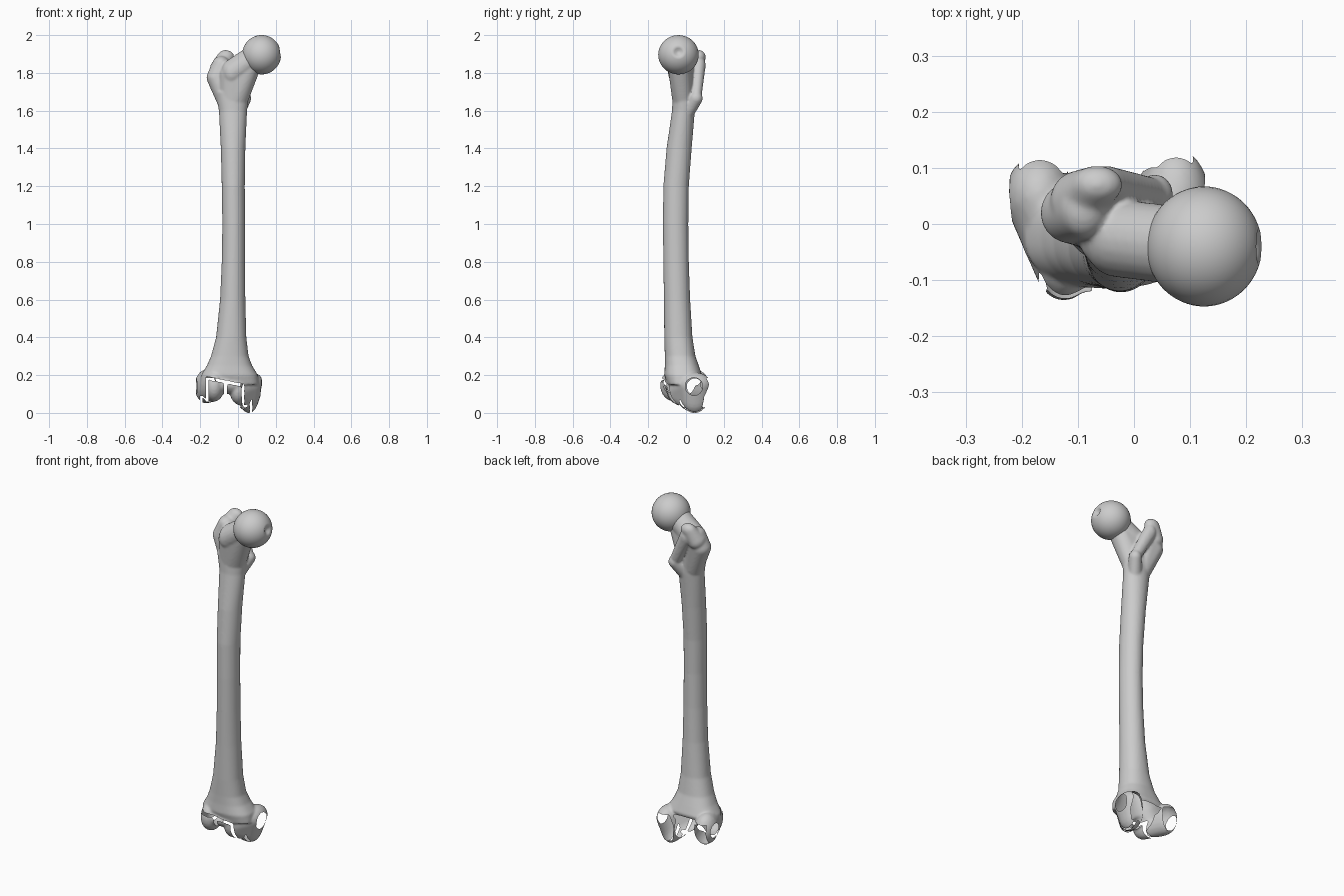
import bpy, bmesh, math
from mathutils import Vector, Matrix

if "Cube" in bpy.data.objects:
    bpy.data.objects.remove(bpy.data.objects["Cube"])


def hull(bm, blobs):
    """Convex skin around ellipsoids given as (centre, radii)."""
    part = bmesh.new()
    for c, r in blobs:
        bmesh.ops.create_icosphere(part, subdivisions=3, radius=1,
                                   matrix=Matrix.Translation(c) @ Matrix.Diagonal((*r, 1)))
    bmesh.ops.delete(part, geom=part.faces[:] + part.edges[:], context='EDGES_FACES')
    res = bmesh.ops.convex_hull(part, input=part.verts[:])
    bmesh.ops.delete(part, geom=[v for v in part.verts if not v.link_faces], context='VERTS')
    merge(bm, part)


def merge(bm, part):
    me = bpy.data.meshes.new("tmp")
    part.to_mesh(me)
    part.free()
    bm.from_mesh(me)
    bpy.data.meshes.remove(me)


def loft(bm, sections, n=40):
    """Superellipse rings: (z, x0, x1, y0, y1, power)."""
    rings = []
    for z, x0, x1, y0, y1, p in sections:
        ring = []
        for i in range(n):
            a = 2 * math.pi * i / n
            c, s = math.cos(a), math.sin(a)
            x = math.copysign(abs(c) ** (2 / p), c)
            y = math.copysign(abs(s) ** (2 / p), s)
            ring.append(bm.verts.new(((x0 + x1) / 2 + x * (x1 - x0) / 2,
                                      (y0 + y1) / 2 + y * (y1 - y0) / 2, z)))
        rings.append(ring)
    for a, b in zip(rings, rings[1:]):
        for i in range(n):
            j = (i + 1) % n
            bm.faces.new((a[i], a[j], b[j], b[i]))
    bm.faces.new(rings[0][::-1])
    bm.faces.new(rings[-1])


bm = bmesh.new()
# shaft, flaring towards the knee
loft(bm, [(0.15, -0.20, 0.11, -0.10, 0.06, 2.6), (0.20, -0.195, 0.105, -0.115, 0.085, 2.5),
          (0.25, -0.165, 0.075, -0.112, 0.068, 2.4), (0.30, -0.143, 0.056, -0.112, 0.05, 2.3),
          (0.40, -0.116, 0.044, -0.115, 0.034, 2.2), (0.60, -0.095, 0.039, -0.117, 0.022, 2),
          (0.80, -0.086, 0.037, -0.12, 0.015, 2), (1.00, -0.083, 0.037, -0.122, 0.012, 2),
          (1.20, -0.086, 0.036, -0.12, 0.015, 2), (1.40, -0.091, 0.039, -0.103, 0.03, 2),
          (1.60, -0.101, 0.048, -0.074, 0.047, 2), (1.70, -0.12, 0.06, -0.07, 0.05, 2)])
# neck
hull(bm, [((0.09, -0.04, 1.885), (0.05, 0.07, 0.072)), ((-0.03, -0.025, 1.80), (0.06, 0.07, 0.075))])
hull(bm, [((0.08, -0.04, 1.86), (0.05, 0.06, 0.055)), ((-0.03, -0.02, 1.79), (0.07, 0.065, 0.06)),
          ((-0.025, -0.013, 1.66), (0.077, 0.06, 0.08))])
# greater trochanter and its crest
hull(bm, [((-0.113, 0.02, 1.775), (0.054, 0.055, 0.05)), ((-0.09, 0.03, 1.85), (0.045, 0.055, 0.04)),
          ((-0.05, 0.0, 1.64), (0.055, 0.05, 0.06))])
hull(bm, [((-0.10, 0.04, 1.82), (0.05, 0.055, 0.05)), ((-0.065, 0.07, 1.885), (0.045, 0.034, 0.036))])
hull(bm, [((-0.05, 0.07, 1.84), (0.035, 0.034, 0.05)), ((0.03, 0.055, 1.68), (0.03, 0.028, 0.03))])
# lesser trochanter
hull(bm, [((0.037, 0.053, 1.665), (0.033, 0.036, 0.036)), ((0.0, 0.01, 1.60), (0.04, 0.035, 0.05))])
# lateral condyle
hull(bm, [((-0.168, 0.05, 0.14), (0.062, 0.075, 0.09)), ((-0.125, -0.062, 0.145), (0.055, 0.075, 0.085))])
# medial condyle
hull(bm, [((0.058, 0.045, 0.10), (0.055, 0.08, 0.102)), ((0.075, 0.045, 0.15), (0.06, 0.09, 0.065)),
          ((0.0, -0.045, 0.125), (0.045, 0.06, 0.078))])
# bridge between the condyles
hull(bm, [((-0.11, -0.06, 0.15), (0.05, 0.066, 0.05)), ((0.0, -0.045, 0.15), (0.05, 0.062, 0.05))])

bmesh.ops.recalc_face_normals(bm, faces=bm.faces[:])
src = bpy.data.meshes.new("bone_blend")
bm.to_mesh(src)
bm.free()
bone = bpy.data.objects.new("femur_body", src)
bpy.context.collection.objects.link(bone)
rm = bone.modifiers.new("blend", 'REMESH')
rm.mode = 'VOXEL'
rm.voxel_size = 0.006
sm = bone.modifiers.new("soften", 'SMOOTH')
sm.factor = 0.5
sm.iterations = 7
dg = bpy.context.evaluated_depsgraph_get()
mesh = bpy.data.meshes.new_from_object(bone.evaluated_get(dg))
bone.modifiers.clear()
bone.data = mesh


def is_open(p, n):
    """Openings and seams of the hollow knee end."""
    x, y, z = p
    if z > 0.24:
        return False
    # round side holes
    if x > 0.07 and n.x > 0.2 and math.hypot(y - 0.042, z - 0.14) < 0.047:
        return True
    if x < -0.17 and n.x < -0.2 and math.hypot(y - 0.045, z - 0.14) < 0.042:
        return True
    # notch between the condyles, and open rear faces
    if -0.10 < x < 0.012 and y > -0.03 and z < 0.17:
        return True
    if y > 0.05 and n.y > 0.5 and 0.03 < z < 0.185 and -0.205 < x < 0.105:
        return True
    # seams around the front plates
    if y < 0.0 and n.y < 0.3:
        top = 0.182 - 0.21 * (x + 0.15)
        if -0.168 < x < 0.03 and abs(z - top) < 0.008:
            return True
        for sx, w, zt in ((-0.163, 0.007, 0.19), (-0.065, 0.010, 0.165), (0.026, 0.007, 0.15)):
            if abs(x - sx) < w and z < zt:
                return True
    # seams around the underside plates
    if z < 0.09 and n.z < -0.1:
        if abs(y + 0.03) < 0.008 and -0.2 < x < 0.05:
            return True
        if y > -0.035 and (abs(x - 0.068) < 0.007 or abs(x + 0.195) < 0.007):
            return True
    return False


bm = bmesh.new()
bm.from_mesh(mesh)
bm.normal_update()
bmesh.ops.delete(bm, geom=[f for f in bm.faces if is_open(f.calc_center_median(), f.normal)],
                 context='FACES')
# even out the cut rims
for _ in range(4):
    new = {}
    for v in bm.verts:
        nb = [e.other_vert(v).co for e in v.link_edges if e.is_boundary]
        if len(nb) == 2:
            new[v] = v.co * 0.5 + (nb[0] + nb[1]) * 0.25
    for v, co in new.items():
        v.co = co

# split the loose plates from the body, dropping crumbs
seen, islands = set(), []
for v in bm.verts:
    if v in seen:
        continue
    stack, isle = [v], []
    seen.add(v)
    while stack:
        u = stack.pop()
        isle.append(u)
        for e in u.link_edges:
            w = e.other_vert(u)
            if w not in seen:
                seen.add(w)
                stack.append(w)
    islands.append(isle)
islands.sort(key=len, reverse=True)


def island_object(name, isle):
    part = bmesh.new()
    m = {v: part.verts.new(v.co) for v in isle}
    for f in {f for v in isle for f in v.link_faces}:
        part.faces.new([m[v] for v in f.verts]).smooth = True
    me = bpy.data.meshes.new(name)
    part.to_mesh(me)
    part.free()
    ob = bpy.data.objects.new(name, me)
    bpy.context.collection.objects.link(ob)


bpy.data.objects.remove(bone)
island_object("femur_body", islands[0])
for isle in islands[1:]:
    if len(isle) > 40 and max(v.co.z for v in isle) < 0.25:
        island_object("articular_plate", isle)
bm.free()

# ball head with a small pit at its pole
bm = bmesh.new()
bmesh.ops.create_uvsphere(bm, u_segments=40, v_segments=32, radius=1)
for v in bm.verts:
    r = math.hypot(v.co.x, v.co.y)
    if v.co.z > 0 and r < 0.25:
        v.co.z -= 0.18 * (1 - (r / 0.25) ** 2)
aim = Vector((0.97, 0.0, 0.15)).to_track_quat('Z', 'Y').to_matrix().to_4x4()
bm.transform(Matrix.Translation((0.125, -0.04, 1.896)) @ Matrix.Diagonal((0.103, 0.107, 0.104, 1)) @ aim)
for f in bm.faces:
    f.smooth = True
me = bpy.data.meshes.new("ball_head")
bm.to_mesh(me)
bm.free()
bpy.context.collection.objects.link(bpy.data.objects.new("ball_head", me))
